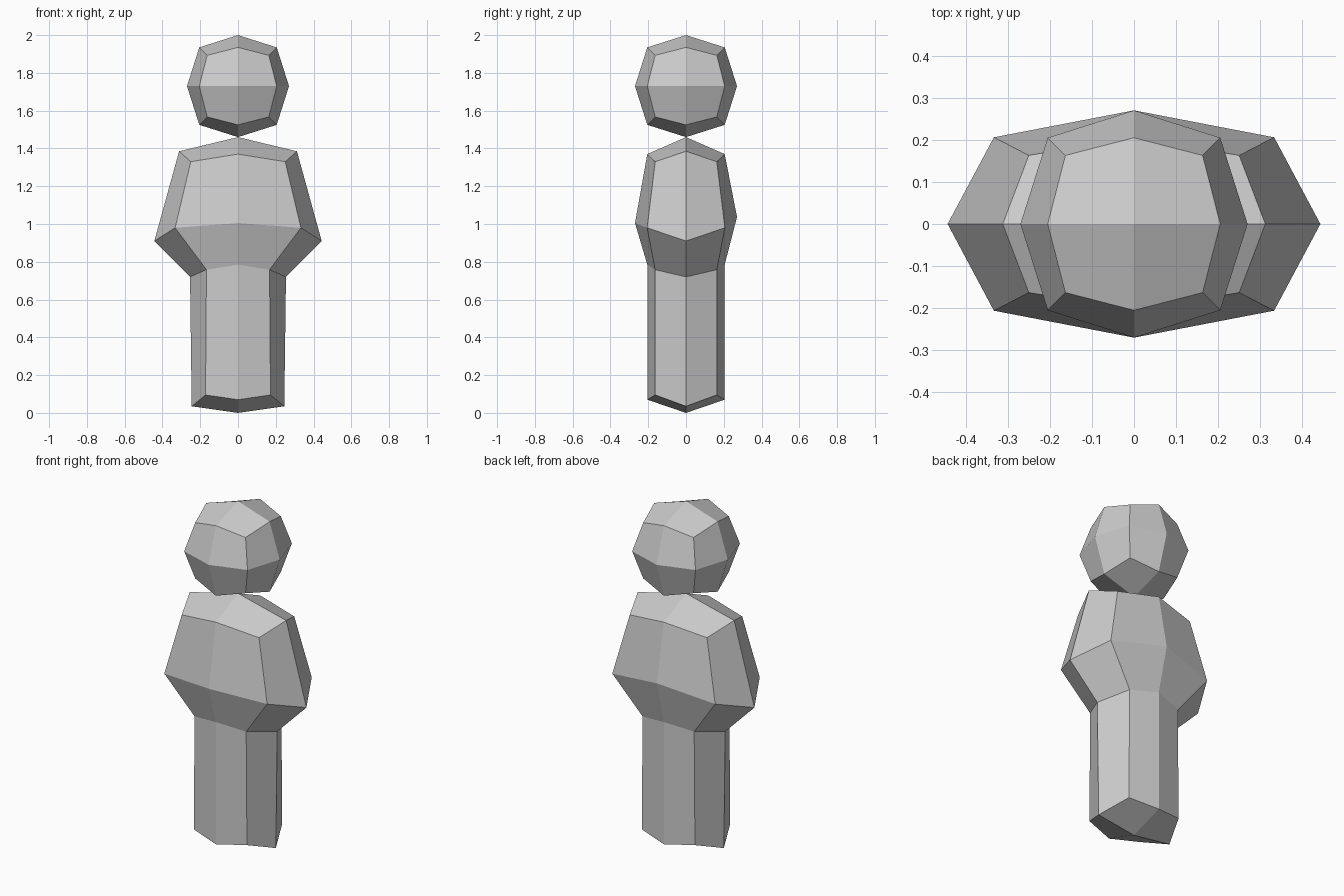
import bpy, bmesh

if "Cube" in bpy.data.objects:
    bpy.data.objects.remove(bpy.data.objects["Cube"])


def ring(side, corner, front, back_z=None):
    """Eight-point ring from side (x, z), corner (x, y, z) and front (y, z)."""
    (sx, sz), (cx, cy, cz), (fy, fz) = side, corner, front
    bz = fz if back_z is None else back_z
    return [(sx, 0, sz), (cx, cy, cz), (0, fy, bz), (-cx, cy, cz),
            (-sx, 0, sz), (-cx, -cy, cz), (0, -fy, fz), (cx, -cy, cz)]


def loft(name, top, rings, bottom):
    """Join rings with quads and close each end with four quads around a pole."""
    bm = bmesh.new()
    loops = [[bm.verts.new(p) for p in r] for r in rings]
    for a, b in zip(loops, loops[1:]):
        for i in range(8):
            j = (i + 1) % 8
            bm.faces.new((a[i], a[j], b[j], b[i]))
    for z, loop in ((top, loops[0]), (bottom, loops[-1])):
        pole = bm.verts.new((0, 0, z))
        for i in range(0, 8, 2):
            bm.faces.new((pole, loop[i], loop[i + 1], loop[(i + 2) % 8]))
    bmesh.ops.recalc_face_normals(bm, faces=bm.faces)
    mesh = bpy.data.meshes.new(name)
    bm.to_mesh(mesh)
    bm.free()
    obj = bpy.data.objects.new(name, mesh)
    bpy.context.collection.objects.link(obj)
    return obj


# Head: rounded cube ball
R, E, C, HZ = 0.27, 0.205, 0.163, 1.73
loft("head", HZ + R, [
    ring((E, HZ + E), (C, C, HZ + C), (E, HZ + E)),
    ring((R, HZ), (E, E, HZ), (R, HZ)),
    ring((E, HZ - E), (C, C, HZ - C), (E, HZ - E)),
], HZ - R)

# Body: shoulders, flared arms line, waist, base
loft("body", 1.46, [
    ring((0.312, 1.385), (0.25, C, 1.33), (E, 1.37)),
    ring((0.443, 0.91), (0.333, 0.206, 0.98), (R, 1.005), 1.037),
    ring((0.254, 0.72), (0.167, C, 0.758), (E, 0.785)),
    ring((0.245, 0.035), (0.172, C, 0.095), (E, 0.07)),
], 0.0)
